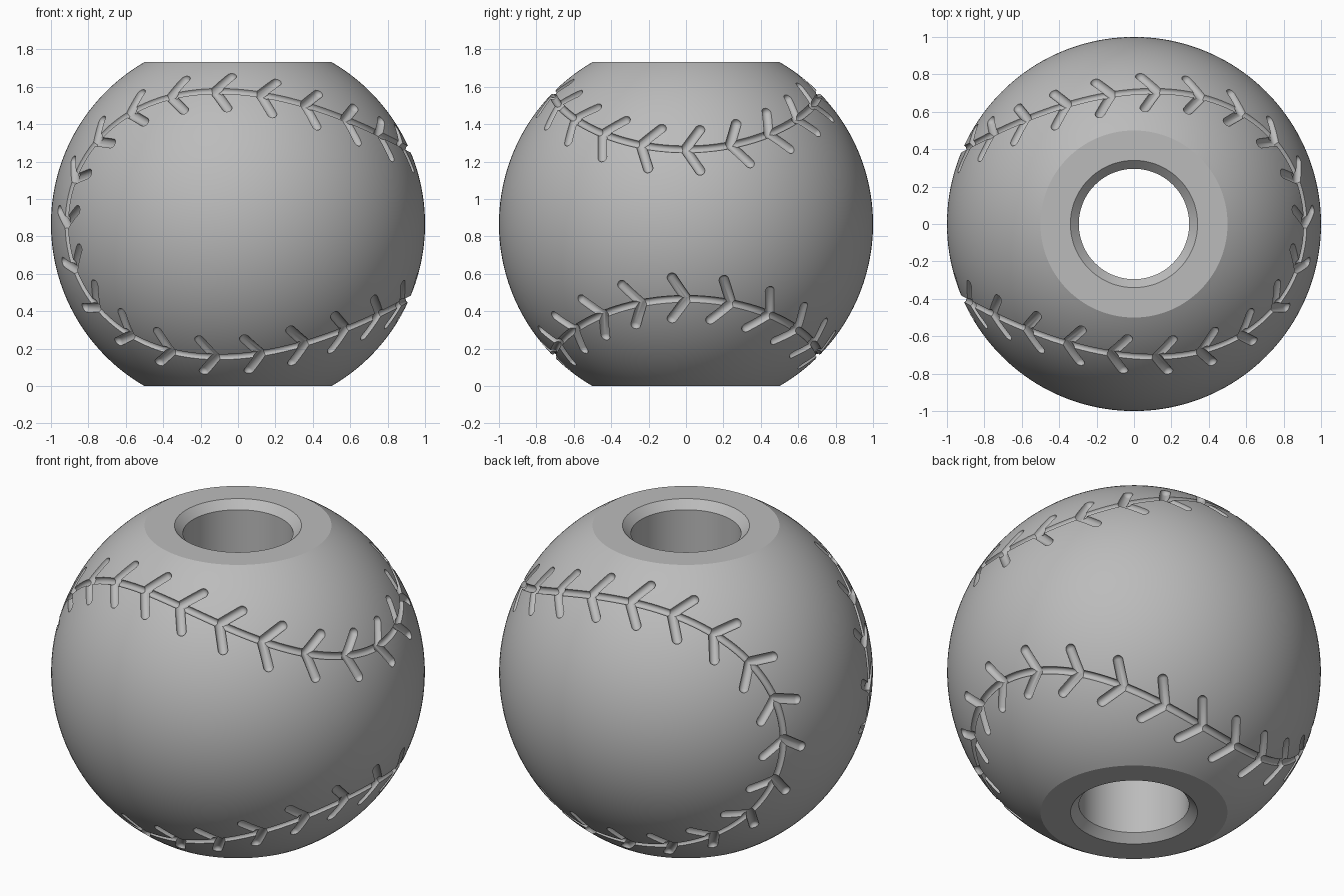
import bpy, bmesh, math
from math import pi, sin, cos
from mathutils import Vector, Matrix

if "Cube" in bpy.data.objects:
    bpy.data.objects.remove(bpy.data.objects["Cube"], do_unlink=True)

HALF_H = 0.866            # flats above and below the ball centre
CENTRE = Vector((0, 0, HALF_H))
STITCHES = 44

grey = bpy.data.materials.new("plain_grey")
grey.use_nodes = True
grey.diffuse_color = (0.5, 0.5, 0.5, 1)
grey.node_tree.nodes["Principled BSDF"].inputs["Base Color"].default_value = (0.5, 0.5, 0.5, 1)


def make_object(name, bm):
    bmesh.ops.recalc_face_normals(bm, faces=bm.faces)
    mesh = bpy.data.meshes.new(name)
    bm.to_mesh(mesh)
    bm.free()
    mesh.materials.append(grey)
    obj = bpy.data.objects.new(name, mesh)
    bpy.context.collection.objects.link(obj)
    return obj


def bridge_rings(bm, rings):
    """Join closed rings of vertices into a closed torus-like skin."""
    for i, ring in enumerate(rings):
        nxt = rings[(i + 1) % len(rings)]
        n = len(ring)
        for j in range(n):
            k = (j + 1) % n
            bm.faces.new((ring[j], ring[k], nxt[k], nxt[j]))


def seam(s):
    """Unit-sphere seam curve, evenly spaced for s in 0..2 pi."""
    t = s + 0.0176 * sin(4 * s)
    return Vector((0.9165 * cos(2 * t),
                   0.7 * sin(t) + 0.3 * sin(3 * t),
                   0.7 * cos(t) - 0.3 * cos(3 * t))).normalized()


def seam_frame(s):
    point = seam(s)
    forward = (seam(s + 0.001) - seam(s - 0.001)).normalized()
    return point, forward, point.cross(forward)


# Ball with flat ends and a chamfered through-hole, as one revolved profile
def make_ball():
    steps, segments = 72, 160
    profile = [(cos(a), sin(a)) for a in
               (-pi / 3 + 2 * pi / 3 * i / steps for i in range(steps + 1))]
    profile += [(0.34, HALF_H), (0.295, HALF_H - 0.045),
                (0.295, 0.045 - HALF_H), (0.34, -HALF_H)]
    bm = bmesh.new()
    rings = []
    for i in range(segments):
        a = 2 * pi * i / segments
        rings.append([bm.verts.new(CENTRE + Vector((r * cos(a), r * sin(a), z)))
                      for r, z in profile])
    bridge_rings(bm, rings)
    return make_object("ball", bm)


# Round cutter that follows the seam
def make_seam_cutter(radius=0.02, count=352, sides=16):
    bm = bmesh.new()
    rings = []
    for i in range(count):
        point, forward, side = seam_frame(2 * pi * i / count)
        rings.append([bm.verts.new(CENTRE + point + radius *
                                   (side * cos(2 * pi * j / sides) + point * sin(2 * pi * j / sides)))
                      for j in range(sides)])
    bridge_rings(bm, rings)
    return make_object("seam_cutter", bm)


# Capsule cutters for the stitches on one side of the seam
def make_stitch_cutter(name, sign, radius=0.027):
    bm = bmesh.new()
    for i in range(STITCHES):
        point, forward, side = seam_frame(2 * pi * i / STITCHES)
        start = (point + 0.005 * sign * side).normalized()
        end = (point + 0.075 * forward + 0.12 * sign * side).normalized()
        axis = end - start
        turn = axis.to_track_quat('Z', 'Y').to_matrix().to_4x4()
        verts = bmesh.ops.create_uvsphere(bm, u_segments=20, v_segments=11, radius=radius)["verts"]
        for v in verts:
            if v.co.z > 0:
                v.co.z += axis.length
        bmesh.ops.transform(bm, matrix=Matrix.Translation(CENTRE + start) @ turn, verts=verts)
    return make_object(name, bm)


ball = make_ball()
cutters = [make_seam_cutter(),
           make_stitch_cutter("left_stitch_cutter", 1),
           make_stitch_cutter("right_stitch_cutter", -1)]

# Engrave the seam and stitches
bpy.ops.object.select_all(action='DESELECT')
bpy.context.view_layer.objects.active = ball
ball.select_set(True)
for cutter in cutters:
    cutter.hide_render = True
    mod = ball.modifiers.new("engrave", 'BOOLEAN')
    mod.operation = 'DIFFERENCE'
    mod.solver = 'EXACT'
    mod.object = cutter
    bpy.ops.object.modifier_apply(modifier=mod.name)
    bpy.data.objects.remove(cutter, do_unlink=True)

bpy.ops.object.shade_smooth_by_angle(angle=math.radians(30))
